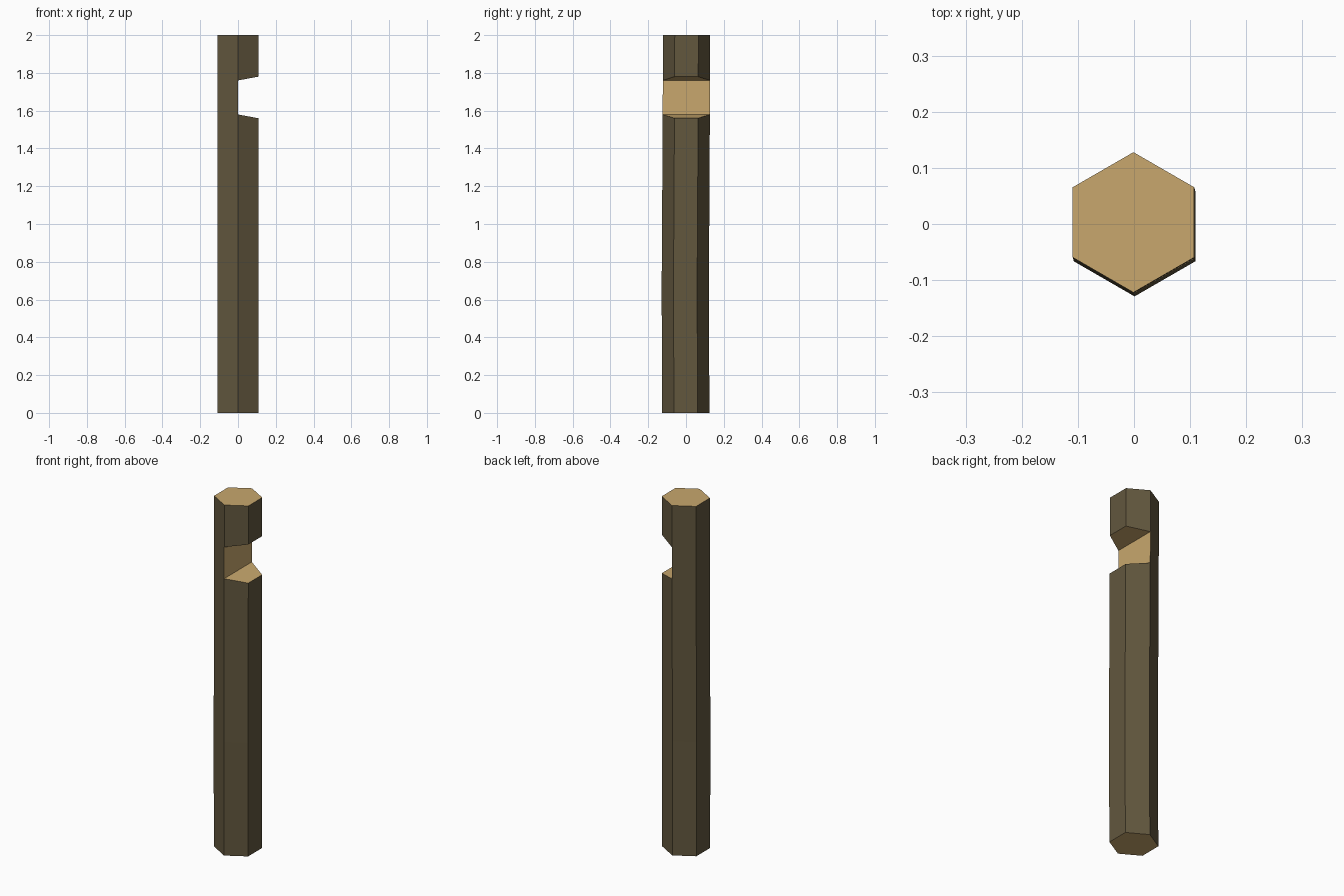
import bpy
import bmesh
from math import sin, cos, pi

if "Cube" in bpy.data.objects:
    bpy.data.objects.remove(bpy.data.objects["Cube"])


def material(name, rgb):
    mat = bpy.data.materials.new(name)
    mat.diffuse_color = (*rgb, 1)
    mat.use_nodes = True
    mat.node_tree.nodes["Principled BSDF"].inputs["Base Color"].default_value = mat.diffuse_color
    return mat


BARK = material("bark", (0.122, 0.095, 0.048))
WOOD = material("cut_wood", (0.58, 0.39, 0.155))


def loft(name, rings):
    """Skin a stack of equal-length point rings and cap both ends."""
    bm = bmesh.new()
    loops = [[bm.verts.new(p) for p in ring] for ring in rings]
    n = len(loops[0])
    for a, b in zip(loops, loops[1:]):
        for i in range(n):
            j = (i + 1) % n
            bm.faces.new((a[i], a[j], b[j], b[i]))
    for cap in (loops[0][::-1], loops[-1]):
        bm.faces.new(cap).material_index = 1
    bmesh.ops.recalc_face_normals(bm, faces=bm.faces)
    mesh = bpy.data.meshes.new(name)
    bm.to_mesh(mesh)
    bm.free()
    mesh.materials.append(BARK)
    mesh.materials.append(WOOD)
    obj = bpy.data.objects.new(name, mesh)
    bpy.context.collection.objects.link(obj)
    return obj


def hexagon(x, y, z, r=0.125):
    return [(x + r * cos(pi / 6 + i * pi / 3), y + r * sin(pi / 6 + i * pi / 3), z)
            for i in range(6)]


# Slightly bowed six-sided log
log = loft("log_post", [hexagon(0, -0.001, 0), hexagon(0.001, -0.004, 0.65),
                        hexagon(0, 0, 1.3), hexagon(-0.001, 0.003, 2)])

# Notch that flares towards the outside of the log
slope = 0.02 / 0.108
far = 0.3
profile = [(-0.001, 1.58), (far, 1.58 - far * slope),
           (far, 1.76 + far * slope), (-0.001, 1.76)]
cutter = loft("notch_cutter", [[(x, y, z) for x, z in profile] for y in (-0.3, 0.3)])
for face in cutter.data.polygons:
    face.material_index = 1
cutter.hide_render = True
cutter.hide_viewport = True

notch = log.modifiers.new("notch", 'BOOLEAN')
notch.operation = 'DIFFERENCE'
notch.solver = 'EXACT'
notch.object = cutter
